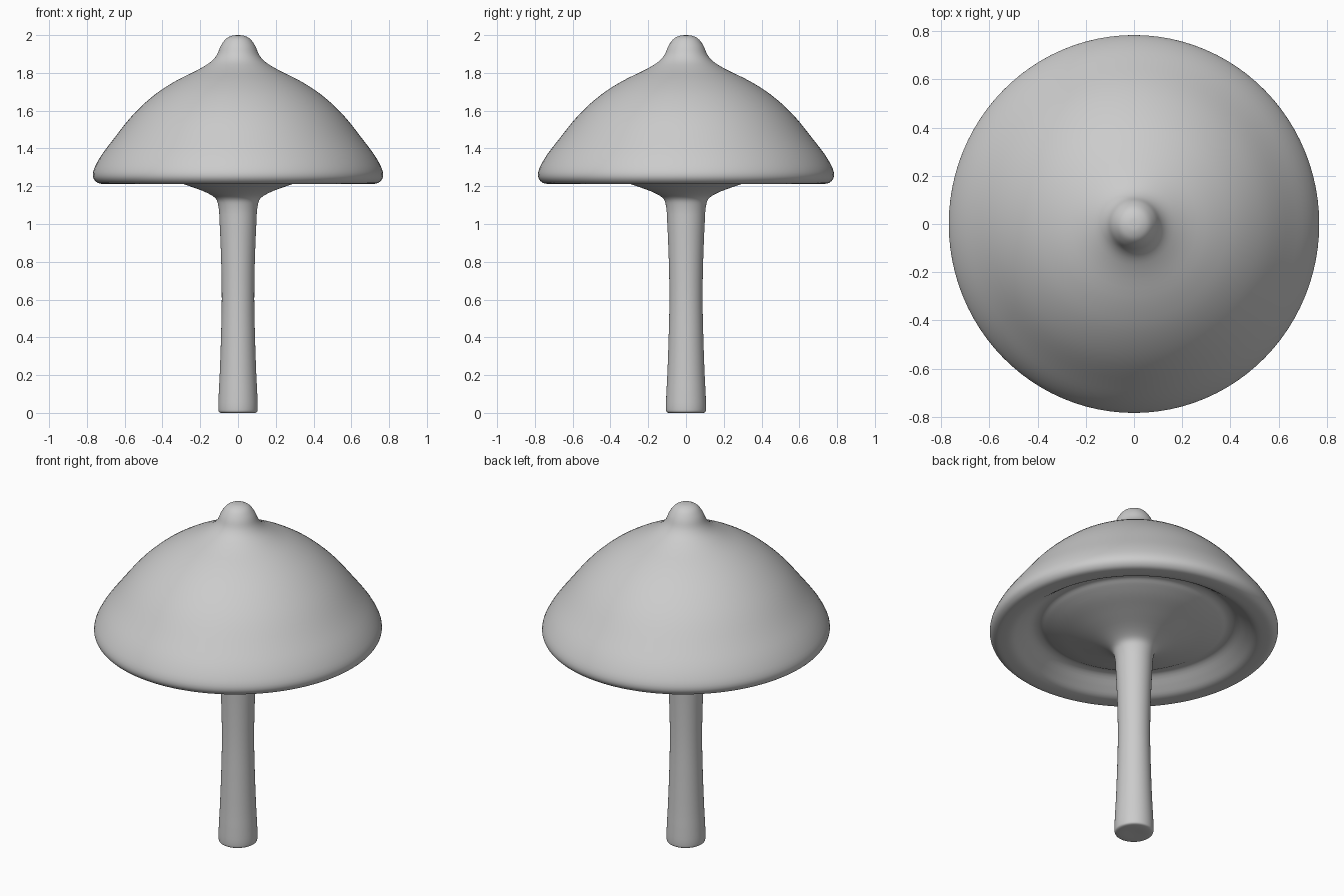
import bpy, bmesh, math
from mathutils import Vector

if "Cube" in bpy.data.objects:
    bpy.data.objects.remove(bpy.data.objects["Cube"])

SEGMENTS = 96
X_SCALE, Y_SCALE = 1.0, 1.02

# half outlines as (radius, height): base and stem, gills and lip, cap and nub
STEM = [(0.0, 0.0), (0.09, 0.0), (0.101, 0.006), (0.104, 0.022), (0.102, 0.10),
        (0.097, 0.20), (0.09, 0.40), (0.086, 0.60), (0.089, 0.80),
        (0.097, 1.0), (0.103, 1.09), (0.116, 1.132), (0.16, 1.163)]
UNDERSIDE = [(0.29, 1.212), (0.40, 1.25), (0.465, 1.278), (0.50, 1.295),
             (0.54, 1.292), (0.60, 1.25), (0.65, 1.218), (0.70, 1.212)]
CAP = [(0.743, 1.218), (0.765, 1.242), (0.767, 1.275), (0.735, 1.345),
       (0.655, 1.455), (0.55, 1.585), (0.44, 1.685), (0.33, 1.757),
       (0.20, 1.823), (0.14, 1.862), (0.112, 1.895), (0.09, 1.945),
       (0.062, 1.982), (0.03, 1.997), (0.0, 2.0)]


def smooth_curve(points, steps=4):
    """Centripetal Catmull-Rom through the points (keeps tight corners clean)."""
    p = [Vector(q) for q in points]
    p = [2 * p[0] - p[1]] + p + [2 * p[-1] - p[-2]]
    out = []
    for a, b, c, d in zip(p, p[1:], p[2:], p[3:]):
        t1 = (b - a).length ** 0.5
        t2 = t1 + (c - b).length ** 0.5
        t3 = t2 + (d - c).length ** 0.5
        for i in range(steps):
            t = t1 + (t2 - t1) * i / steps
            u = a.lerp(b, t / t1)
            v = b.lerp(c, (t - t1) / (t2 - t1))
            w = c.lerp(d, (t - t2) / (t3 - t2))
            x = u.lerp(v, t / t2)
            y = v.lerp(w, (t - t1) / (t3 - t1))
            out.append(x.lerp(y, (t - t1) / (t2 - t1)))
    return out + [p[-2]]


def lathe(name, profile):
    bm = bmesh.new()
    verts = [bm.verts.new((max(r, 0.0), 0, z)) for r, z in profile]
    edges = [bm.edges.new(pair) for pair in zip(verts, verts[1:])]
    bmesh.ops.spin(bm, geom=verts + edges, cent=(0, 0, 0), axis=(0, 0, 1),
                   angle=math.tau, steps=SEGMENTS)
    bmesh.ops.remove_doubles(bm, verts=bm.verts, dist=1e-5)
    bmesh.ops.scale(bm, vec=(X_SCALE, Y_SCALE, 1), verts=bm.verts)
    bmesh.ops.recalc_face_normals(bm, faces=bm.faces)
    mesh = bpy.data.meshes.new(name)
    bm.to_mesh(mesh)
    bm.free()
    obj = bpy.data.objects.new(name, mesh)
    bpy.context.collection.objects.link(obj)
    return obj


# stem flows into the cap as one seamless turned body
mushroom = lathe("mushroom_body", smooth_curve(STEM + UNDERSIDE + CAP))
bpy.context.view_layer.objects.active = mushroom
mushroom.select_set(True)
bpy.ops.object.shade_smooth_by_angle(angle=math.radians(40))
